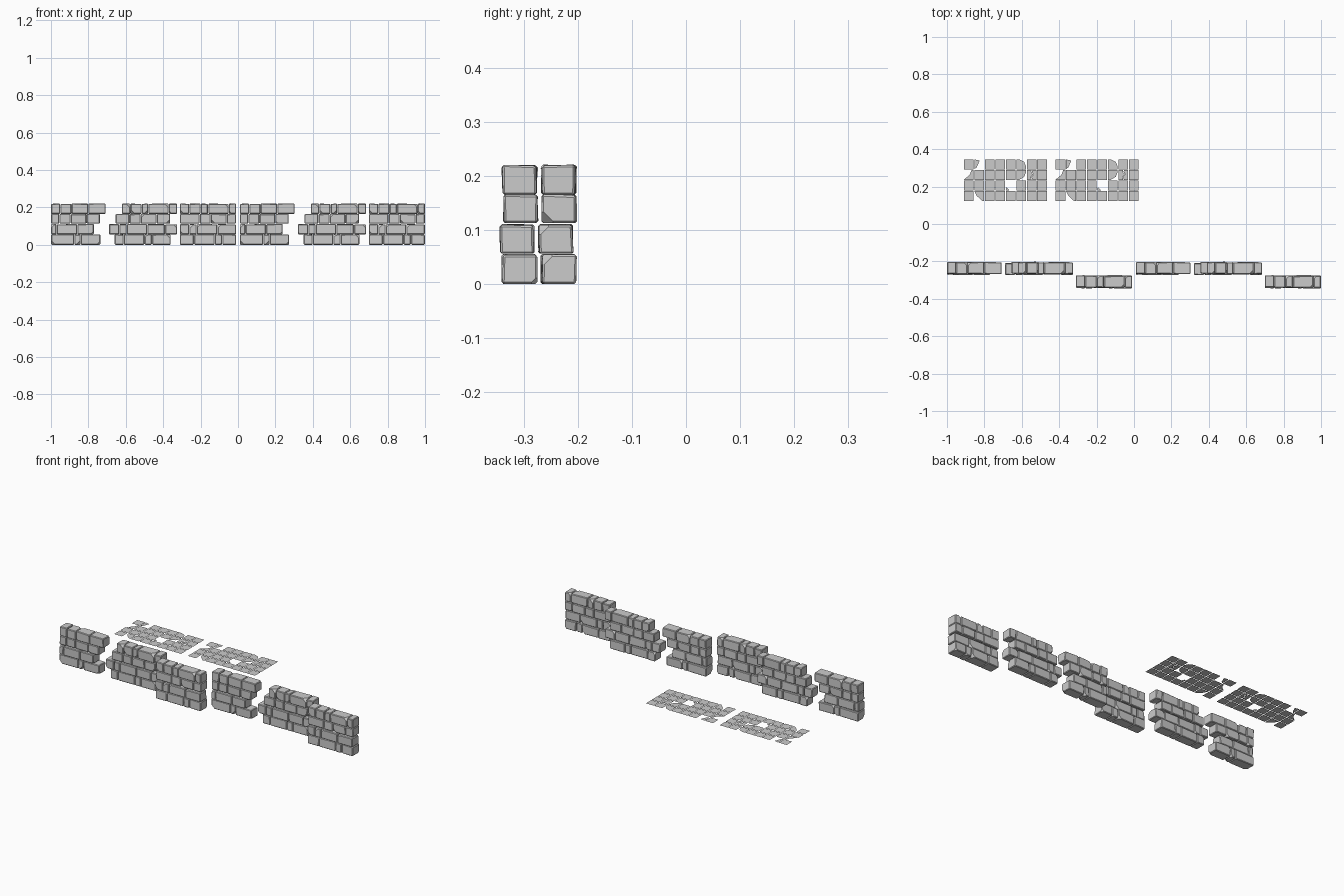
import bpy, bmesh, random
from mathutils import Vector

if "Cube" in bpy.data.objects:
    bpy.data.objects.remove(bpy.data.objects["Cube"])

random.seed(4)
DEPTH = 0.066
COURSE_Z = [(0.0, 0.056), (0.056, 0.111), (0.113, 0.166), (0.165, 0.221)]
COURSE_Y = [0.0, -0.004, 0.0015, 0.0005]   # each course sits slightly in or out


def new_object(name, bm, loc=(0, 0, 0)):
    bmesh.ops.recalc_face_normals(bm, faces=bm.faces)
    me = bpy.data.meshes.new(name)
    bm.to_mesh(me)
    bm.free()
    ob = bpy.data.objects.new(name, me)
    ob.location = loc
    bpy.context.collection.objects.link(ob)
    return ob


def chip(bm, point, normal):
    # slice a corner off and close the cut
    bmesh.ops.bisect_plane(bm, geom=bm.verts[:] + bm.edges[:] + bm.faces[:], dist=1e-5,
                           plane_co=point, plane_no=normal, clear_outer=True)
    bmesh.ops.holes_fill(bm, edges=[e for e in bm.edges if e.is_boundary], sides=0)


def brick(wall, x0, x1, z0, z1, y):
    bm = bmesh.new()
    bmesh.ops.create_cube(bm, size=1)
    size = Vector((x1 - x0, DEPTH, z1 - z0))
    mid = Vector(((x0 + x1) / 2, y, (z0 + z1) / 2))
    for v in bm.verts:
        back = v.co.y > 0
        top = v.co.z > 0
        pull = random.uniform(0, 0.005 if back else 0.003)
        v.co = mid + Vector(a * b for a, b in zip(v.co, size))
        v.co.y -= pull if back else -pull
        if top:
            v.co.z -= random.uniform(0, 0.003)
    bmesh.ops.bevel(bm, geom=bm.edges[:], offset=0.0035, segments=1, affect='EDGES')
    # worn corner on some bricks
    for side in (-1, 1):
        if random.random() < 0.6:
            n = Vector((random.choice((-1, 1)), side, random.choice((-1, 1)))).normalized()
            corner = mid + Vector((n.x * size.x, n.y * size.y, n.z * size.z)) * 0.866
            chip(bm, corner - n * random.uniform(0.008, 0.015), n)
    tmp = bpy.data.meshes.new("brick_tmp")
    bm.to_mesh(tmp)
    bm.free()
    wall.from_mesh(tmp)
    bpy.data.meshes.remove(tmp)


def brick_wall(name, courses, y):
    bm = bmesh.new()
    for joints, (z0, z1), dy in zip(courses, COURSE_Z, COURSE_Y):
        for a, b in zip(joints, joints[1:]):
            brick(bm, a + 0.001, b - 0.001, z0, z1, y + dy + random.uniform(-0.0015, 0.0015))
    return new_object(name, bm)


# wall pieces: joint positions along x for each course, bottom to top
left_wall = brick_wall("left_end_wall", [
    [-1.0, -0.875, -0.84, -0.735],
    [-1.0, -0.97, -0.86, -0.77],
    [-1.0, -0.955, -0.895, -0.81, -0.738],
    [-1.0, -0.95, -0.89, -0.80, -0.707]], -0.236)
middle_wall = brick_wall("middle_wall", [
    [-0.66, -0.61, -0.50, -0.46, -0.36],
    [-0.69, -0.635, -0.595, -0.485, -0.39, -0.325],
    [-0.655, -0.58, -0.52, -0.435, -0.362],
    [-0.622, -0.575, -0.515, -0.48, -0.37, -0.325]], -0.236)
right_wall = brick_wall("right_end_wall", [
    [-0.311, -0.235, -0.125, -0.085, -0.01],
    [-0.311, -0.26, -0.22, -0.11, -0.01],
    [-0.311, -0.205, -0.145, -0.06, -0.01],
    [-0.311, -0.26, -0.20, -0.16, -0.05, -0.01]], -0.308)

# flat paving slab field: unit-cell outlines, special cells are broken or missing
SQUARE = [[(0, 0), (1, 0), (1, 1), (0, 1)]]
SPECIAL = {
    (1, 0): [[(0, 0), (0, 1), (0.55, 0.9), (0.25, 0.2)]],
    (5, 0): [[(0, 0), (1, 0), (1, 0.3), (0.8, 0.75), (0.3, 1), (0, 1)]],
    (0, 1): [[(0, 0), (1, 0), (1, 1), (0.8, 1), (0.6, 0.5)]],
    (5, 1): [[(0.3, 0), (0.8, 0.3), (1, 0.8), (1, 1), (0, 1), (0, 0)]],
    (6, 1): [[(0, 0), (0.5, 0), (0.4, 0.3), (0.65, 0.55), (0.45, 0.8), (0.5, 1), (0, 1)],
             [(0.57, 0), (1, 0), (1, 1), (0.57, 1), (0.52, 0.8), (0.72, 0.55), (0.47, 0.3)]],
    (4, 2): [[(0, 0), (0.35, 0), (0.15, 0.25), (0, 0.3)]],
    (1, 3): [[(0.8, 0), (1, 0), (1, 1), (0, 1), (0.25, 0.5)]],
}
PITCH, TILE = 0.0561, 0.0525
bm = bmesh.new()
for row in range(4):
    for col in range(8):
        x, y = -0.91 + col * PITCH, 0.345 - row * PITCH - TILE
        for outline in SPECIAL.get((col, row), SQUARE):
            bm.faces.new([bm.verts.new((x + u * TILE, y + v * TILE, 0.048)) for u, v in outline])
paving = new_object("paving_slabs", bm)
for ob, shift in ((left_wall, 1.01), (middle_wall, 1.01), (right_wall, 1.01), (paving, 0.49)):
    twin = ob.copy()
    twin.name = "second_" + ob.name
    twin.location.x += shift
    bpy.context.collection.objects.link(twin)
